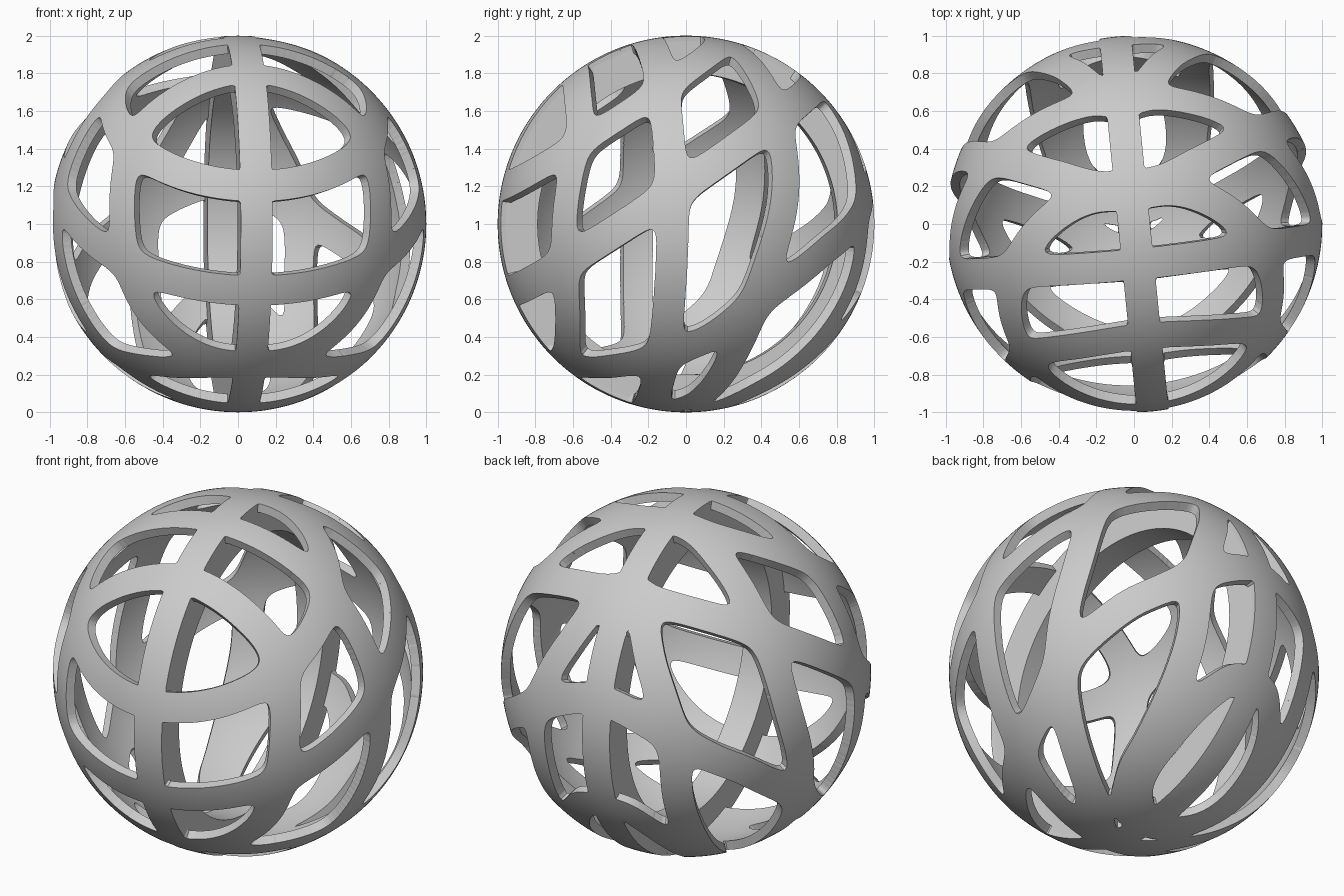
import bpy, bmesh, math
from mathutils import Vector, Matrix, kdtree

if "Cube" in bpy.data.objects:
    bpy.data.objects.remove(bpy.data.objects["Cube"])

HALF = 0.085                      # half width of every band
TURN = Matrix.Rotation(0.1, 4, 'Z')  # symmetry plane is turned about z
UP = Vector((0, 0, 1))


def smooth_loop(half):
    """Closed curve on the sphere from its right half (front/top to back/bottom), mirrored."""
    right = [Vector(p) for p in half]
    left = [Vector((-p.x, p.y, p.z)) for p in right[-2:0:-1]]
    pts, out = right + left, []
    n = len(pts)
    for i in range(n):
        a, b, c, d = (pts[(i + k) % n] for k in (-1, 0, 1, 2))
        for j in range(24):
            t = j / 24
            p = 0.5 * (2*b + (c - a)*t + (2*a - 5*b + 4*c - d)*t*t + (3*b - a - 3*c + d)*t**3)
            out.append(p.normalized())
    return out


def plane_loop(normal, dist, n=300):
    """Circle where a plane cuts the unit sphere."""
    nv = Vector(normal).normalized()
    u = nv.orthogonal().normalized()
    v = nv.cross(u)
    r = math.sqrt(1 - dist * dist)
    return [nv*dist + r*(u*math.cos(2*math.pi*k/n) + v*math.sin(2*math.pi*k/n)) for k in range(n)]


def sloped(z0, slope):
    """Tilted circle z = z0 + slope * y."""
    return plane_loop((0, -slope, 1), z0 / math.sqrt(1 + slope * slope))


# band centre lines (right half is +x, front is -y)
loops = [
    # upright middle band
    smooth_loop([(0, -.215, .977), (.7, -.19, .69), (.985, -.17, 0), (.7, -.19, -.69), (0, -.215, -.977)]),
    # tilted circles
    sloped(0.85, 0.66), sloped(0.28, 0.68),
    # front ring
    smooth_loop([(0, -.6, .8), (.38, -.62, .69), (.62, -.64, .45), (.69, -.72, 0),
                 (.6, -.7, -.4), (.35, -.67, -.65), (0, -.66, -.75)]),
    # low tilted band
    smooth_loop([(0, .97, .23), (.32, .935, .13), (.6, .79, -.05), (.757, .63, -.18),
                 (.86, .3, -.42), (.786, .02, -.62), (.47, -.45, -.76), (0, -.66, -.75)]),
    # side arches
    smooth_loop([(0, .164, .986), (.4, .3, .86), (.72, .42, .55), (.88, .44, .15), (.9, .32, -.3),
                 (.72, .2, -.67), (.42, .06, -.9), (0, -.16, -.986)]),
    # back arch
    smooth_loop([(0, .64, .77), (.275, .862, .43), (.42, .907, .09), (.425, .83, -.35),
                 (.385, .51, -.77), (.33, .33, -.88), (.2, .2, -.96), (0, .1, -.99)]),
    # small back ring
    smooth_loop([(0, .9, -.44), (.15, .87, -.47), (.28, .71, -.65), (.31, .42, -.85),
                 (.22, .2, -.95), (0, .1, -.995)]),
]
trees = []
for pts in loops:
    t = kdtree.KDTree(len(pts))
    for i, p in enumerate(pts):
        t.insert(p, i)
    t.balance()
    trees.append(t)


def field(p, k=0.03):
    """Blended distance to the bands, negative inside (rounds the hole corners)."""
    s = sum(math.exp(-t.find(p)[2] / k) for t in trees)
    return min(-k * math.log(s + 1e-30), abs(p.x)) - HALF   # plus the lengthwise band at x = 0


# openwork shell: clip a fine sphere along the band outlines
bm = bmesh.new()
bmesh.ops.create_icosphere(bm, subdivisions=7, radius=1)
bm.verts.ensure_lookup_table()
co = [v.co.normalized() for v in bm.verts]
val = [field(p) for p in co]
tris = [[v.index for v in f.verts] for f in bm.faces]
bm.free()
verts, faces, made = [], [], {}


def vert(key, p):
    if key not in made:
        made[key] = len(verts)
        verts.append(TURN @ p.normalized() + UP)
    return made[key]


for tri in tris:
    poly = []
    for a, b in zip(tri, tri[1:] + tri[:1]):
        if val[a] < 0:
            poly.append(vert(a, co[a]))
        if (val[a] < 0) != (val[b] < 0):
            i, j = min(a, b), max(a, b)
            poly.append(vert((i, j), co[i].lerp(co[j], val[i] / (val[i] - val[j]))))
    if len(poly) > 2:
        faces.append(poly)

me = bpy.data.meshes.new("openwork_shell")
me.from_pydata(verts, [], faces)
shell = bpy.data.objects.new("openwork_shell", me)
bpy.context.collection.objects.link(shell)
sol = shell.modifiers.new("thickness", 'SOLIDIFY')
sol.thickness, sol.offset = 0.05, -1

# deep inner rib behind the lengthwise band
bm = bmesh.new()
N = 128
rings = []
for k in range(N):
    a = 2 * math.pi * k / N
    d = Vector((0, math.cos(a), math.sin(a)))
    rings.append([bm.verts.new(TURN @ (d*r + Vector((x, 0, 0))) + UP)
                  for r, x in ((.985, -.083), (.985, .083), (.8, .083), (.8, -.083))])
for k in range(N):
    p, q = rings[k], rings[(k + 1) % N]
    for j in range(4):
        bm.faces.new((p[j], p[(j+1) % 4], q[(j+1) % 4], q[j]))
bmesh.ops.recalc_face_normals(bm, faces=bm.faces)
me = bpy.data.meshes.new("inner_rib")
bm.to_mesh(me)
bm.free()
rib = bpy.data.objects.new("inner_rib", me)
bpy.context.collection.objects.link(rib)

# smooth shading with sharp edges
for ob in (shell, rib):
    bpy.ops.object.select_all(action='DESELECT')
    ob.select_set(True)
    bpy.context.view_layer.objects.active = ob
    if ob.modifiers:
        bpy.ops.object.modifier_apply(modifier="thickness")
    bpy.ops.object.shade_smooth_by_angle(angle=math.radians(40))
